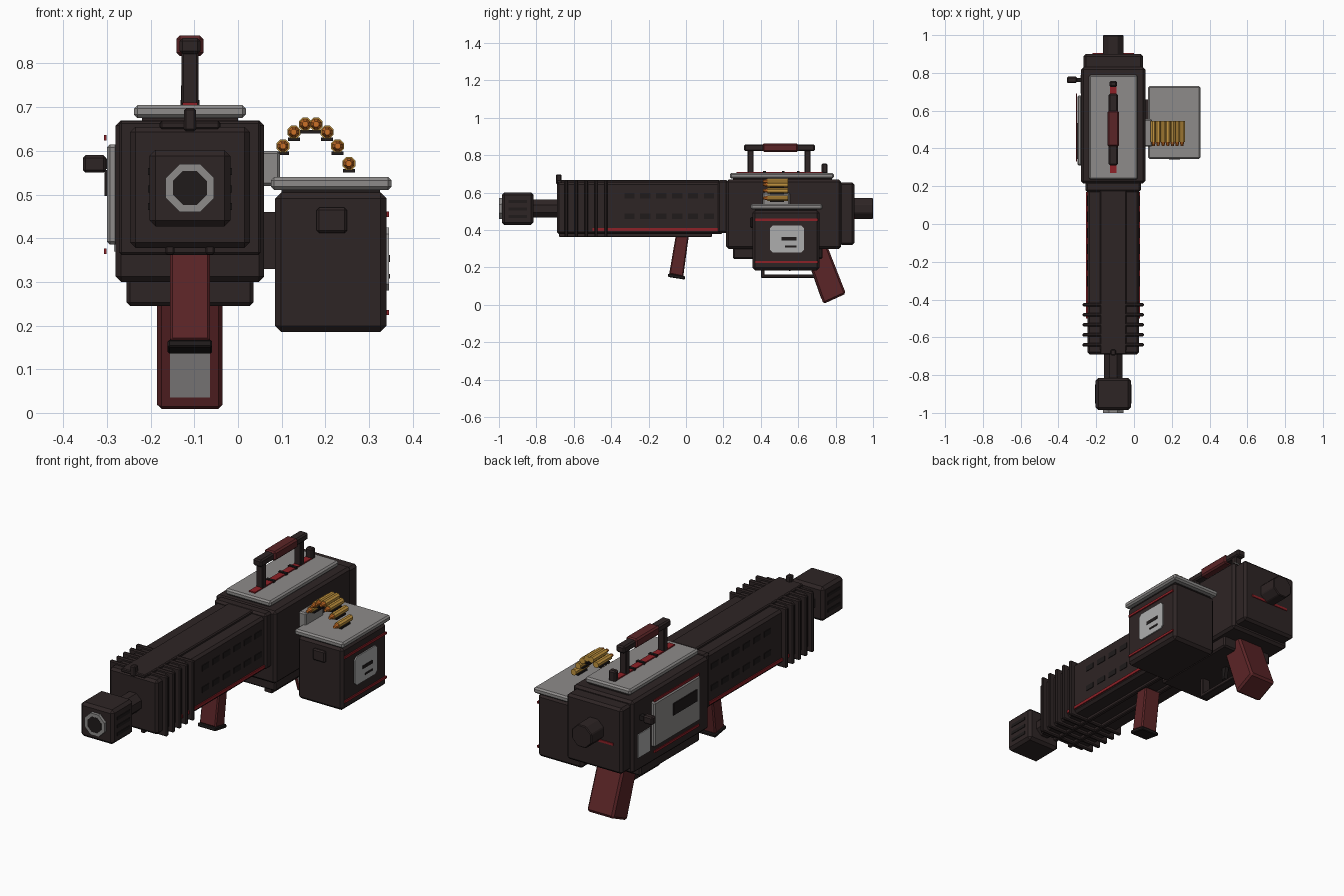
import bpy, bmesh, math
from mathutils import Matrix, Vector

cube = bpy.data.objects.get("Cube")
if cube:
    bpy.data.objects.remove(cube, do_unlink=True)


def material(name, r, g, b):
    m = bpy.data.materials.new(name)
    m.use_nodes = True
    m.diffuse_color = (r, g, b, 1)
    m.node_tree.nodes["Principled BSDF"].inputs["Base Color"].default_value = (r, g, b, 1)
    return m


DARK = material("dark brown metal", .027, .018, .018)
BLACK = material("black metal", .014, .011, .011)
GRIP = material("dark red grip", .105, .018, .02)
RED = material("red stripe", .27, .015, .02)
GREY = material("grey steel", .27, .26, .255)
PALE = material("pale grey plate", .42, .42, .42)
BRASS = material("brass", .55, .3, .05)
COPPER = material("copper tip", .6, .16, .02)
CX = -.11   # centre line of the gun
CZ = .515   # bore height


def finish(bm, name, mat, bevel=0):
    bmesh.ops.recalc_face_normals(bm, faces=bm.faces)
    if bevel:
        bmesh.ops.bevel(bm, geom=bm.edges[:], offset=bevel, segments=1, affect='EDGES')
    me = bpy.data.meshes.new(name)
    bm.to_mesh(me)
    bm.free()
    me.materials.append(mat)
    ob = bpy.data.objects.new(name, me)
    bpy.context.collection.objects.link(ob)
    return ob


def box(name, mat, x, y, z, bevel=0):
    """Box from (min, max) ranges, with chamfered edges."""
    bm = bmesh.new()
    bmesh.ops.create_cube(bm, size=1)
    for v in bm.verts:
        v.co = Vector([(r[0] + r[1]) / 2 + c * (r[1] - r[0]) for r, c in zip((x, y, z), v.co)])
    return finish(bm, name, mat, bevel)


def mid(half):
    return (CX - half, CX + half)


def slab(name, mat, x, profile, bevel=0):
    """Side profile in y, z extruded across x."""
    bm = bmesh.new()
    face = bm.faces.new([bm.verts.new((x[0], y, z)) for y, z in profile])
    new = bmesh.ops.extrude_face_region(bm, geom=[face])["geom"]
    bmesh.ops.translate(bm, vec=(x[1] - x[0], 0, 0),
                        verts=[v for v in new if isinstance(v, bmesh.types.BMVert)])
    return finish(bm, name, mat, bevel)


def rod(name, mat, x, z, y, r1, r2, sides=8, bevel=0):
    """Flat-sided rod along y; r1 at the front end, r2 at the back."""
    bm = bmesh.new()
    turn = Matrix.Rotation(math.pi / 2, 4, 'X') @ Matrix.Rotation(math.pi / sides, 4, 'Z')
    bmesh.ops.create_cone(bm, cap_ends=True, segments=sides, radius1=r2, radius2=r1,
                          depth=y[1] - y[0],
                          matrix=Matrix.Translation((x, sum(y) / 2, z)) @ turn)
    return finish(bm, name, mat, bevel)


# Receiver
box("receiver", DARK, mid(.17), (.215, .83), (.30, .67), .012)
box("lower_receiver", DARK, mid(.145), (.25, .73), (.245, .31), .008)
box("rear_cap", DARK, mid(.157), (.82, .90), (.32, .655), .012)
rod("rear_plug", DARK, CX, CZ, (.89, 1.0), .06, .06, 8, .004)
box("rear_stripe", RED, mid(.11), (.899, .904), (.46, .472))

# Barrel shroud
box("shroud", DARK, mid(.137), (-.69, .20), (.378, .655), .012)
box("shroud_collar", DARK, mid(.147), (.17, .225), (.385, .668), .01)
box("top_spine", DARK, mid(.07), (-.67, .18), (.65, .668), .005)
for i, dx in enumerate((-.046, .046)):
    box(f"bottom_rail_{i}", DARK, (CX + dx - .011, CX + dx + .011), (-.68, .14), (.363, .385), .004)
for i in range(5):
    y = -.64 + i * .053
    box(f"cooling_rib_{i}", DARK, mid(.162), (y - .009, y + .009), (.362, .668), .005)

# Shroud stripes and vents on both sides
for side in (-1, 1):
    tag = "left" if side > 0 else "right"
    xs = sorted((CX + side * .135, CX + side * .143))
    box(f"shroud_stripe_{tag}", RED, xs, (-.5, .17), (.396, .411))
    vx = sorted((CX + side * .135, CX + side * .140))
    for row, z in enumerate((.46, .57)):
        for i in range(6):
            y = -.33 + i * .085
            box(f"vent_{tag}_{row}_{i}", BLACK, vx, (y, y + .055), (z, z + .028))

# Barrel and muzzle
rod("barrel", DARK, CX, CZ, (-.84, -.68), .052, .052)
box("muzzle_block", DARK, mid(.093), (-.985, -.815), (.427, .602), .014)
for side in (-1, 1):
    mx = sorted((CX + side * .091, CX + side * .096))
    for i in range(3):
        z = .465 + i * .04
        box(f"muzzle_slot_{side}_{i}", BLACK, mx, (-.95, -.85), (z, z + .016))
rod("muzzle_ring", GREY, CX, CZ, (-1.0, -.98), .06, .06)
rod("muzzle_bore", BLACK, CX, CZ, (-1.001, -.99), .042, .042)

# Front sight
box("front_sight_base", DARK, mid(.068), (-.69, -.655), (.65, .668), .004)
box("front_sight_post", DARK, mid(.014), (-.695, -.665), (.645, .698), .005)

# Top cover and carry handle
box("top_cover", GREY, mid(.128), (.235, .79), (.675, .705), .008)
box("cover_seat", DARK, mid(.11), (.25, .78), (.66, .68))
box("cover_stripe", RED, mid(.017), (.27, .75), (.70, .711))
for i, y in enumerate((.345, .65)):
    box(f"handle_post_{i}", DARK, mid(.019), (y - .016, y + .016), (.705, .835), .004)
for i, y in enumerate((.42, .52, .60)):
    box(f"cover_clip_{i}", BLACK, mid(.022), (y - .007, y + .007), (.70, .716))
box("handle_bar", DARK, mid(.024), (.31, .69), (.822, .858), .007)
box("handle_grip", GRIP, mid(.031), (.41, .60), (.817, .864), .008)
box("rear_sight", DARK, mid(.02), (.725, .757), (.70, .757), .007)

# Right side panel, port and charging handle
box("side_panel", GREY, (-.30, -.275), (.31, .68), (.385, .615), .007)
box("ejection_port", BLACK, (-.306, -.298), (.345, .535), (.497, .556))
for z in (.37, .63):
    box("panel_stripe", RED, (-.307, -.301), (.33, .69), (z - .006, z + .006))
box("side_plate", PALE, (-.284, -.278), (.69, .79), (.37, .49))
box("charging_arm", BLACK, (-.31, -.27), (.752, .774), (.558, .582))
box("charging_knob", DARK, (-.355, -.302), (.746, .78), (.55, .59), .006)

# Forward grip
slab("forward_grip", GRIP, mid(.046), [(-.055, .37), (.015, .37), (-.015, .15), (-.09, .165)], .006)
slab("forward_grip_base", BLACK, mid(.051), [(-.095, .168), (-.005, .153), (-.007, .135), (-.098, .15)], .004)

# Rear grip with front plate, trigger and guard
slab("rear_grip", GRIP, mid(.075), [(.632, .30), (.757, .31), (.855, .06), (.735, .005)], .01)
slab("rear_grip_plate", GREY, mid(.046), [(.655, .225), (.662, .228), (.73, .037), (.722, .035)])
box("guard_front", DARK, mid(.022), (.40, .42), (.145, .25), .003)
box("guard_bottom", DARK, mid(.022), (.40, .69), (.145, .163), .003)
slab("trigger", BLACK, mid(.01), [(.55, .25), (.58, .25), (.565, .185), (.55, .18)])

# Ammunition box
box("ammo_box", DARK, (.085, .34), (.355, .715), (.185, .505), .014)
box("ammo_neck", BLACK, (.10, .325), (.37, .70), (.495, .515))
box("ammo_lid", GREY, (.075, .352), (.345, .73), (.51, .54), .008)
box("ammo_latch", DARK, (.18, .25), (.342, .36), (.412, .47), .006)
box("ammo_bracket", DARK, (.05, .10), (.42, .66), (.33, .46))
for z in (.23, .455):
    box("ammo_stripe", RED, (.338, .346), (.37, .705), (z - .006, z + .006))
plate = [(.45, .295), (.465, .28), (.615, .28), (.63, .295), (.63, .41), (.615, .425), (.465, .425), (.45, .41)]
slab("ammo_plate", PALE, (.338, .346), plate)
box("ammo_plate_bar", BLACK, (.345, .348), (.51, .59), (.345, .362))
box("ammo_plate_dash", BLACK, (.345, .348), (.53, .59), (.308, .318))

# Feed tray and ammunition belt
box("feed_tray", GREY, (.05, .096), (.41, .555), (.52, .60), .006)
belt = [(.103, .611), (.128, .643), (.154, .661), (.179, .661), (.204, .643), (.228, .611), (.254, .571)]
for i, (x, z) in enumerate(belt):
    rod(f"cartridge_{i}", BRASS, x, z, (.435, .545), .016, .016)
    rod(f"cartridge_tip_{i}", COPPER, x, z, (.412, .435), .007, .013)
    box(f"belt_link_{i}", BLACK, (x - .014, x + .014), (.45, .525), (z - .021, z - .013))
